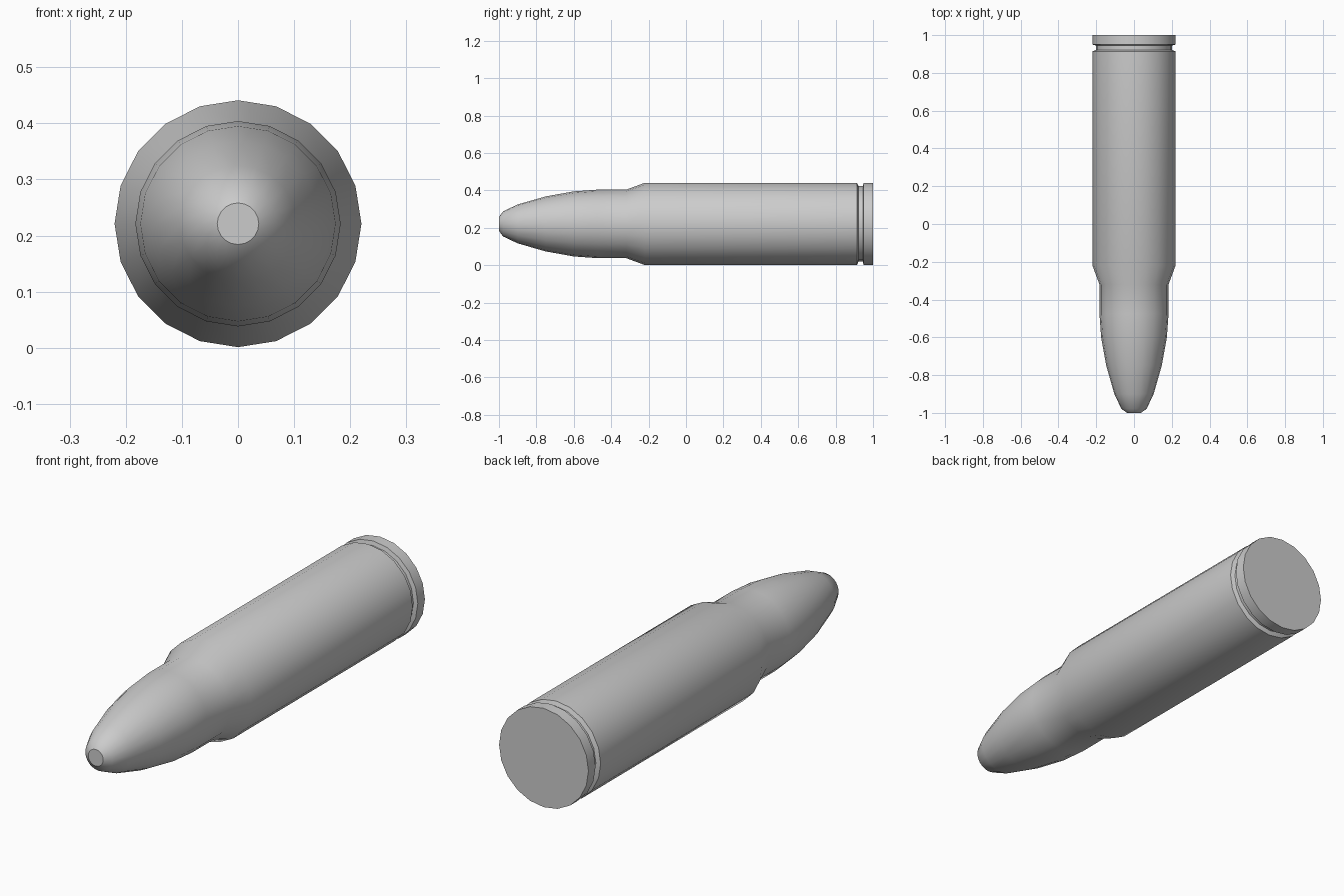
import bpy, bmesh, math

if "Cube" in bpy.data.objects:
    bpy.data.objects.remove(bpy.data.objects["Cube"])

SIDES = 20
AXIS_Z = 0.221

# (y, radius) outline from the nose to the base
profile = [
    (-1.0, 0.037), (-0.978, 0.067), (-0.9, 0.104), (-0.75, 0.147),      # pointed nose
    (-0.6, 0.174), (-0.475, 0.183), (-0.32, 0.183),                     # neck
    (-0.22, 0.22), (0.914, 0.22),                                       # shoulder and case body
    (0.922, 0.202), (0.945, 0.202),                                     # extractor groove
    (0.95, 0.22), (1.0, 0.22),                                          # rim
]


def lathe(name, outline):
    """Revolve an outline around the y axis, closed with flat end caps."""
    bm = bmesh.new()
    rings = []
    for y, r in outline:
        ring = []
        for i in range(SIDES):
            a = 2 * math.pi * i / SIDES
            ring.append(bm.verts.new((r * math.cos(a), y, AXIS_Z + r * math.sin(a))))
        rings.append(ring)
    for a, b in zip(rings, rings[1:]):
        for i in range(SIDES):
            j = (i + 1) % SIDES
            bm.faces.new((a[i], a[j], b[j], b[i]))
    bm.faces.new(rings[0])
    bm.faces.new(rings[-1])
    bmesh.ops.recalc_face_normals(bm, faces=bm.faces)
    mesh = bpy.data.meshes.new(name)
    bm.to_mesh(mesh)
    bm.free()
    obj = bpy.data.objects.new(name, mesh)
    bpy.context.collection.objects.link(obj)
    return obj


# Whole body as one turned solid
body = lathe("turned_body", profile)
bpy.context.view_layer.objects.active = body
body.select_set(True)
bpy.ops.object.shade_smooth_by_angle(angle=math.radians(35))
